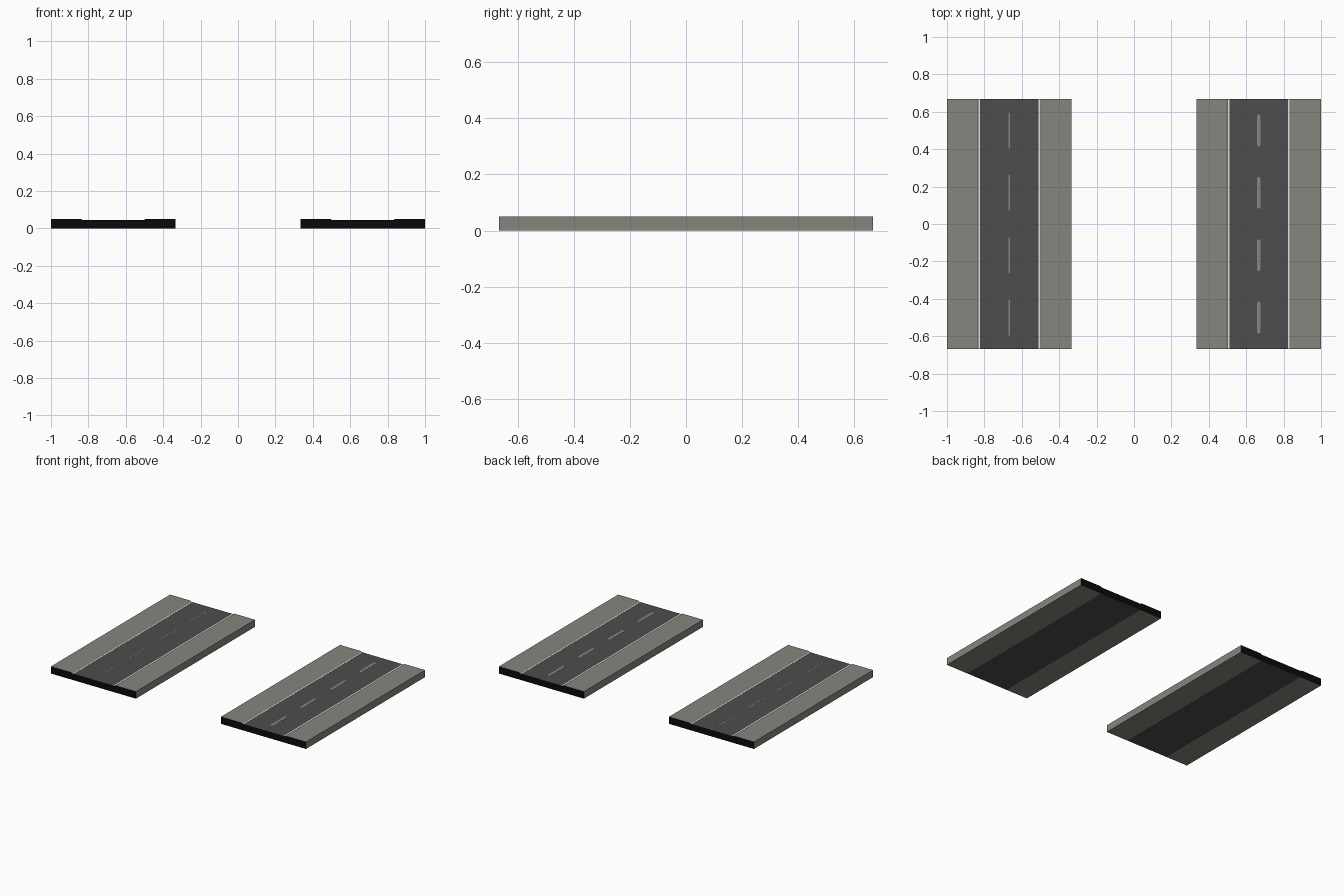
import bpy, bmesh, math

if "Cube" in bpy.data.objects:
    bpy.data.objects.remove(bpy.data.objects["Cube"])

HALF_LEN = 0.667
ROAD_Z = 0.044
TOP_Z = 0.05


def material(name, rgb):
    m = bpy.data.materials.new(name)
    m.diffuse_color = (*rgb, 1)
    m.use_nodes = True
    m.node_tree.nodes["Principled BSDF"].inputs["Base Color"].default_value = m.diffuse_color
    return m


CONCRETE = material("concrete_grey", (0.238, 0.235, 0.205))
ASPHALT = material("asphalt_dark", (0.074, 0.074, 0.074))
WHITE = material("line_white", (0.75, 0.75, 0.73))
BLACK = material("end_black", (0.003, 0.003, 0.003))


def finish(name, bm, mats):
    bmesh.ops.recalc_face_normals(bm, faces=bm.faces)
    bm.normal_update()
    # faces on the cut ends of the road take the second material
    if len(mats) > 1:
        for f in bm.faces:
            f.material_index = 1 if abs(f.normal.y) > 0.9 else 0
    mesh = bpy.data.meshes.new(name)
    bm.to_mesh(mesh)
    bm.free()
    for m in mats:
        mesh.materials.append(m)
    ob = bpy.data.objects.new(name, mesh)
    bpy.context.collection.objects.link(ob)


def extrude(name, points, offset, mats):
    """Closed outline of 3D points, extruded by offset."""
    bm = bmesh.new()
    face = bm.faces.new([bm.verts.new(p) for p in points])
    res = bmesh.ops.extrude_face_region(bm, geom=[face], use_keep_orig=True)
    verts = [g for g in res["geom"] if isinstance(g, bmesh.types.BMVert)]
    bmesh.ops.translate(bm, verts=verts, vec=offset)
    finish(name, bm, mats)


def along_road(name, profile, mats):
    extrude(name, [(x, -HALF_LEN, z) for x, z in profile], (0, 2 * HALF_LEN, 0), mats)


def dash(name, cx, cy, width, length, rounded):
    r, h = width / 2, length / 2
    if rounded:
        pts = []
        for end, start in ((1, 0), (-1, math.pi)):
            for i in range(7):
                a = start + math.pi * i / 6
                pts.append((cx + r * math.cos(a), cy + end * (h - r) + r * math.sin(a), ROAD_Z))
    else:
        pts = [(cx + sx * r, cy + sy * h, ROAD_Z) for sx, sy in ((1, -1), (1, 1), (-1, 1), (-1, -1))]
    extrude(name, pts, (0, 0, 0.0006), [CONCRETE])


for tag, cx in (("left", -0.6667), ("right", 0.6667)):
    # asphalt carriageway
    along_road(f"{tag}_road", [(cx - 0.163, 0), (cx + 0.163, 0),
                               (cx + 0.163, ROAD_Z), (cx - 0.163, ROAD_Z)],
               [ASPHALT, BLACK])
    for side, s in (("inner", -1), ("outer", 1)):
        # pavement with sloped kerb
        along_road(f"{tag}_pavement_{side}",
                   [(cx + s * x, z) for x, z in ((0.163, 0), (0.3333, 0), (0.3333, TOP_Z),
                                                 (0.172, TOP_Z), (0.163, ROAD_Z))],
                   [CONCRETE, BLACK])
        # white edge line
        along_road(f"{tag}_edge_line_{side}",
                   [(cx + s * x, z) for x, z in ((0.156, ROAD_Z), (0.1655, ROAD_Z),
                                                 (0.1655, ROAD_Z + 0.0006), (0.156, ROAD_Z + 0.0006))],
                   [WHITE])
    # centre dashes: thin on the left road, wide and rounded on the right
    for i in range(4):
        cy = -0.5 + i / 3
        if tag == "left":
            dash(f"left_dash_{i + 1}", cx, cy, 0.006, 0.19, False)
        else:
            dash(f"right_dash_{i + 1}", cx, cy, 0.02, 0.17, True)
